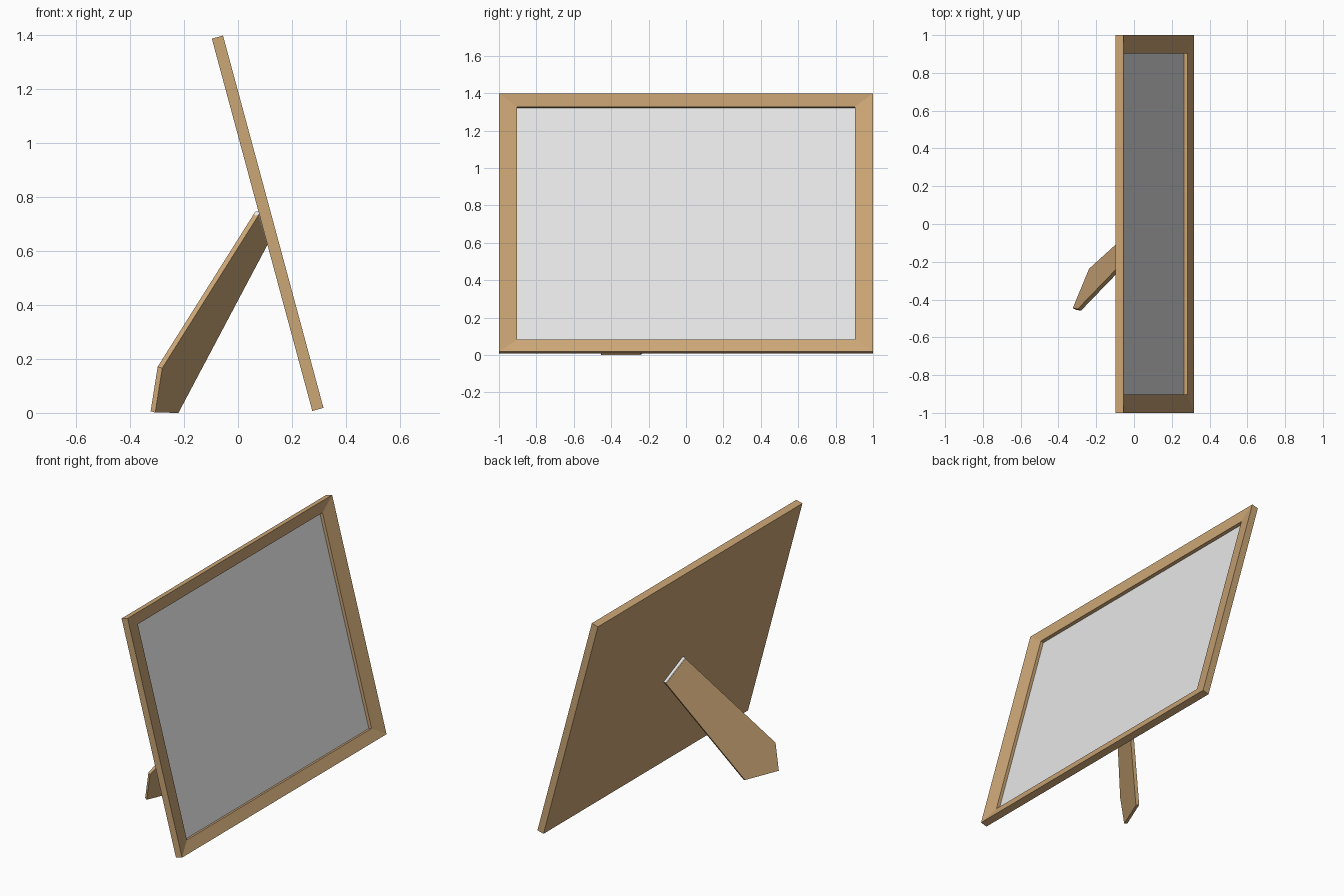
import bpy, bmesh, math
from mathutils import Vector

if "Cube" in bpy.data.objects:
    bpy.data.objects.remove(bpy.data.objects["Cube"])


def material(name, rgb):
    m = bpy.data.materials.new(name)
    m.diffuse_color = (*rgb, 1)
    m.use_nodes = True
    m.node_tree.nodes["Principled BSDF"].inputs["Base Color"].default_value = m.diffuse_color
    return m


wood = material("light wood", (0.60, 0.38, 0.18))
pale = material("pale grey", (0.80, 0.80, 0.80))


def finish(bm, name, mat):
    bmesh.ops.recalc_face_normals(bm, faces=bm.faces)
    me = bpy.data.meshes.new(name)
    bm.to_mesh(me)
    bm.free()
    me.materials.append(mat)
    ob = bpy.data.objects.new(name, me)
    bpy.context.collection.objects.link(ob)
    return ob


# Axes of the leaning panel: up along it, and out of its front
tilt = math.radians(15.1)
up = Vector((-math.sin(tilt), 0, math.cos(tilt)))
out = Vector((math.cos(tilt), 0, math.sin(tilt)))
origin = Vector((0.317, 0, 0.0185))
HEIGHT, THICK = 1.43, 0.043


def ring(bm, side, rim, depth):
    """Rectangle in the panel plane, inset from the outline, sunk by depth."""
    y, lo, hi = 1 - side, rim, HEIGHT - rim
    return [bm.verts.new(origin + Vector((0, a, 0)) + up * b - out * depth)
            for a, b in ((-y, lo), (y, lo), (y, hi), (-y, hi))]


def bridge(bm, a, b):
    n = len(a)
    for i in range(n):
        j = (i + 1) % n
        bm.faces.new((a[i], a[j], b[j], b[i]))


# Frame: closed back, outer sides, inward sloping front, inner lip
bm = bmesh.new()
rings = [ring(bm, 0, 0, THICK), ring(bm, 0, 0, 0),
         ring(bm, 0.097, 0.07, 0.017), ring(bm, 0.097, 0.07, 0.038)]
for a, b in zip(rings, rings[1:]):
    bridge(bm, a, b)
bm.faces.new(rings[0])
bm.faces.new(rings[-1])
finish(bm, "frame", wood)

# Picture pane: thin plate in the recess
bm = bmesh.new()
a, b = ring(bm, 0.097, 0.07, 0.0365), ring(bm, 0.097, 0.07, 0.040)
bridge(bm, a, b)
bm.faces.new(a)
bm.faces.new(b)
finish(bm, "picture_pane", pale)

# Support leg: tapered plate with a pointed foot, swung out diagonally
back = [Vector(p) for p in ((0.059, -0.080, 0.738), (0.092, 0.063, 0.628),
                            (-0.238, -0.237, 0.005), (-0.324, -0.445, 0.006),
                            (-0.298, -0.450, 0.171))]
shift = Vector((0.86, -0.455, -0.244)).normalized() * 0.02
bm = bmesh.new()
a = [bm.verts.new(p) for p in back]
b = [bm.verts.new(p + shift) for p in back]
bridge(bm, a, b)
bm.faces.new(a)
bm.faces.new(b)
finish(bm, "support_leg", wood)

# Hinge pin: along the upper end of the leg
lift = Vector((0.456, 0.45, 0.77)) * 0.005
p, q = (v + shift * 0.5 + lift for v in back[:2])
axis = q - p
bpy.ops.mesh.primitive_cylinder_add(vertices=16, radius=0.01,
                                    depth=axis.length, location=(p + q) / 2)
pin = bpy.context.object
pin.name = "hinge_pin"
pin.rotation_euler = axis.to_track_quat('Z', 'Y').to_euler()
pin.data.materials.append(pale)
bpy.ops.object.shade_smooth_by_angle()
